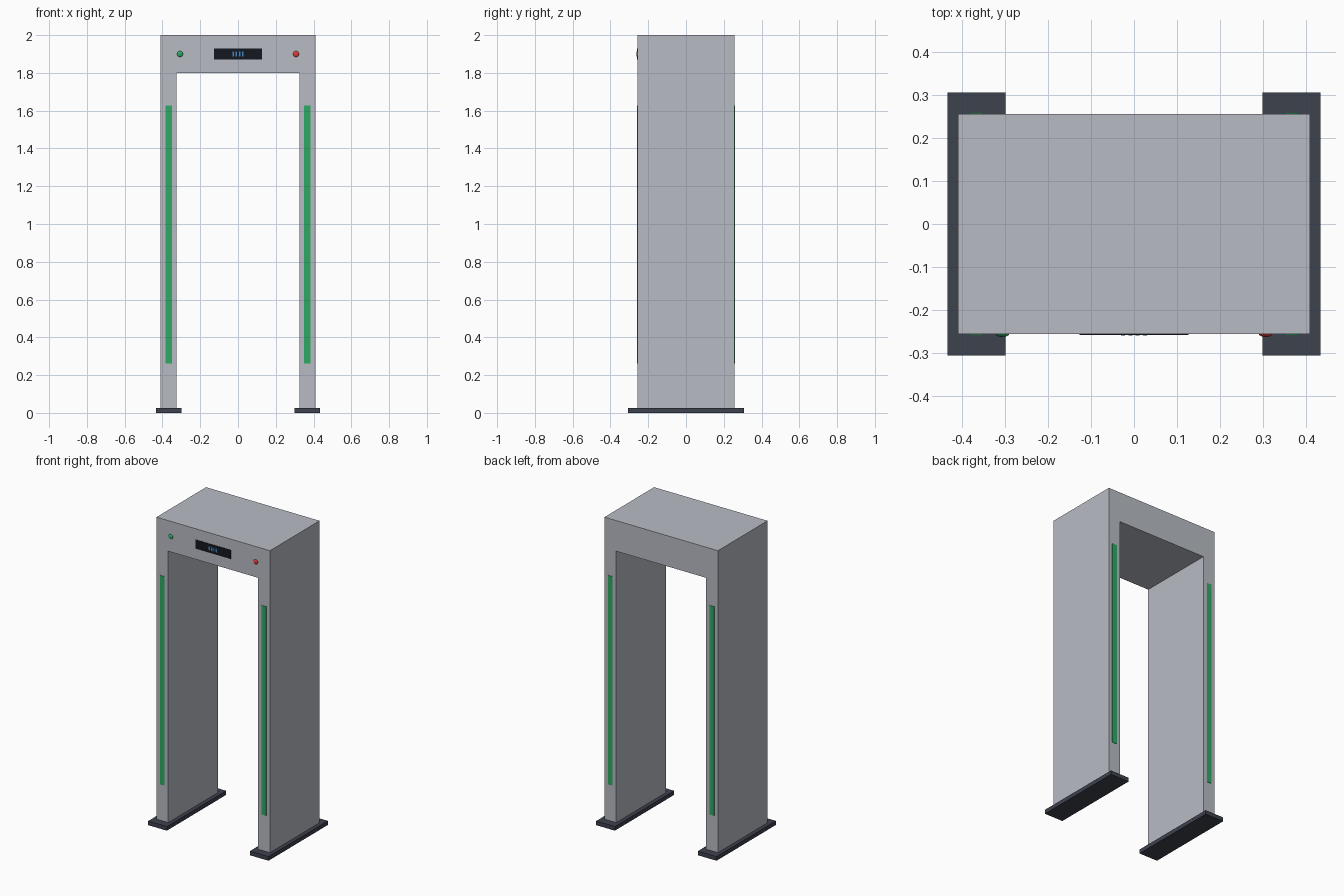
import bpy
import bmesh
from math import pi
from mathutils import Matrix

if "Cube" in bpy.data.objects:
    bpy.data.objects.remove(bpy.data.objects["Cube"], do_unlink=True)

HALF_W, HALF_D, HEIGHT = 0.41, 0.256, 2.0
INNER, LINTEL_Z, FOOT_H = 0.325, 1.8, 0.027
PANEL_Z = 1.9


def material(name, colour):
    mat = bpy.data.materials.new(name)
    mat.use_nodes = True
    mat.diffuse_color = (*colour, 1)
    mat.node_tree.nodes["Principled BSDF"].inputs["Base Color"].default_value = (*colour, 1)
    return mat


def finish(name, bm, mat):
    bmesh.ops.recalc_face_normals(bm, faces=bm.faces)
    mesh = bpy.data.meshes.new(name)
    bm.to_mesh(mesh)
    bm.free()
    mesh.materials.append(mat)
    obj = bpy.data.objects.new(name, mesh)
    bpy.context.collection.objects.link(obj)
    return obj


def box(name, centre, size, mat):
    bm = bmesh.new()
    bmesh.ops.create_cube(bm, size=1, matrix=Matrix.Translation(centre) @ Matrix.Diagonal((*size, 1)))
    return finish(name, bm, mat)


def dome_button(name, x, mat):
    # Flattened half dome whose rim sits on the front face
    bm = bmesh.new()
    bmesh.ops.create_uvsphere(bm, u_segments=24, v_segments=12, radius=0.016)
    bmesh.ops.bisect_plane(bm, geom=bm.verts[:] + bm.edges[:] + bm.faces[:],
                           plane_co=(0, 0, 0), plane_no=(0, 0, 1), clear_inner=True)
    place = Matrix.Translation((x, -HALF_D, PANEL_Z)) @ Matrix.Rotation(pi / 2, 4, "X")
    bm.transform(place @ Matrix.Diagonal((1, 1, 0.45, 1)))
    for face in bm.faces:
        face.smooth = True
    return finish(name, bm, mat)


body = material("body_grey", (0.48, 0.50, 0.55))
dark = material("foot_dark", (0.048, 0.054, 0.076))
green = material("light_green", (0.027, 0.40, 0.127))
red = material("light_red", (0.72, 0.045, 0.04))
black = material("screen_black", (0.007, 0.009, 0.014))
blue = material("readout_blue", (0.05, 0.24, 0.55))

# Arch: one U-shaped outline extruded front to back
outline = [(-HALF_W, FOOT_H), (-HALF_W, HEIGHT), (HALF_W, HEIGHT), (HALF_W, FOOT_H),
           (INNER, FOOT_H), (INNER, LINTEL_Z), (-INNER, LINTEL_Z), (-INNER, FOOT_H)]
bm = bmesh.new()
face = bm.faces.new([bm.verts.new((x, -HALF_D, z)) for x, z in outline])
extruded = bmesh.ops.extrude_face_region(bm, geom=[face])["geom"]
bmesh.ops.translate(bm, vec=(0, 2 * HALF_D, 0),
                    verts=[v for v in extruded if isinstance(v, bmesh.types.BMVert)])
finish("arch_frame", bm, body)

# Feet, and light strips on the front and back of each post
for side, sx in (("left", 1), ("right", -1)):
    box(f"{side}_foot", (sx * 0.3675, 0, FOOT_H / 2), (0.135, 0.612, FOOT_H), dark)
    for end, sy in (("front", -1), ("back", 1)):
        box(f"{side}_{end}_light_strip", (sx * 0.3675, sy * HALF_D, 0.945),
            (0.034, 0.005, 1.366), green)

# Control panel on the front of the lintel
box("display_screen", (0, -HALF_D, PANEL_Z), (0.254, 0.005, 0.058), black)
for i in range(4):
    box(f"readout_bar_{i + 1}", ((i - 1.5) * 0.017, -HALF_D - 0.002, PANEL_Z),
        (0.009, 0.004, 0.024), blue)
dome_button("green_indicator", -0.307, green)
dome_button("red_indicator", 0.307, red)
